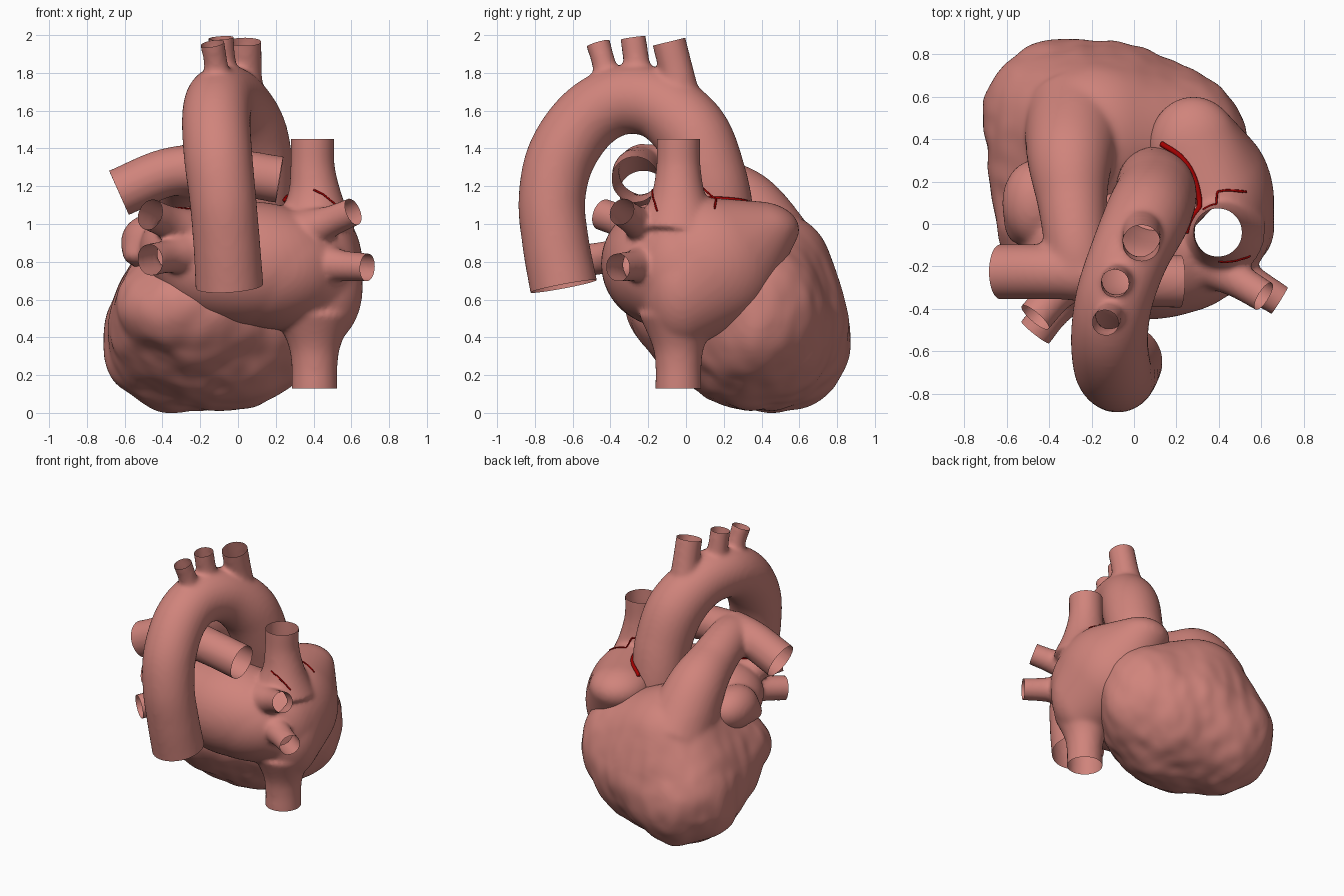
import bpy, bmesh, math
from mathutils import Vector, Matrix, noise

if "Cube" in bpy.data.objects:
    bpy.data.objects.remove(bpy.data.objects["Cube"])


def material(name, rgb):
    m = bpy.data.materials.new(name)
    m.diffuse_color = (*rgb, 1)
    m.use_nodes = True
    m.node_tree.nodes["Principled BSDF"].inputs["Base Color"].default_value = m.diffuse_color
    return m


FLESH = material("flesh pink", (0.63, 0.23, 0.20))
RED = material("artery red", (0.36, 0.0, 0.0))


def smooth_path(pts, steps=8):
    """Catmull-Rom through (x, y, z, radius) points."""
    p = [Vector(q) for q in pts]
    p = [2 * p[0] - p[1]] + p + [2 * p[-1] - p[-2]]
    out = []
    for i in range(1, len(p) - 2):
        a, b, c, d = p[i - 1:i + 3]
        for s in range(steps):
            t = s / steps
            out.append(0.5 * (2 * b + (c - a) * t + (2 * a - 5 * b + 4 * c - d) * t * t
                              + (3 * b - a - 3 * c + d) * t ** 3))
    return out + [p[-2]]


def add_tube(bm, pts, extend=0.0, sides=28):
    """Closed tube along a path; returns end point, direction and radius."""
    path = smooth_path(pts)
    end, rad = path[-1].to_3d(), path[-1][3]
    aim = (end - path[-2].to_3d()).normalized()
    if extend:
        path.append(Vector((*(end + aim * extend), rad)))
    side = None
    rings = []
    for i, q in enumerate(path):
        t = (path[min(i + 1, len(path) - 1)].to_3d() - path[max(i - 1, 0)].to_3d()).normalized()
        side = t.orthogonal() if side is None else side - t * side.dot(t)
        side.normalize()
        up = t.cross(side)
        rings.append([bm.verts.new(q.to_3d() + q[3] * (side * math.cos(a) + up * math.sin(a)))
                      for a in (math.tau * k / sides for k in range(sides))])
    for r, s in zip(rings, rings[1:]):
        for k in range(sides):
            n = (k + 1) % sides
            bm.faces.new((r[k], r[n], s[n], s[k]))
    bm.faces.new(rings[0][::-1])
    bm.faces.new(rings[-1])
    return end, aim, rad


def add_hull(bm, blobs):
    """Convex skin stretched over a group of ellipsoids."""
    tmp = bmesh.new()
    for c, r in blobs:
        bmesh.ops.create_uvsphere(tmp, u_segments=48, v_segments=32, radius=1,
                                  matrix=Matrix.Translation(c) @ Matrix.Diagonal((*r, 1)))
    cloud = [v.co.copy() for v in tmp.verts]
    tmp.clear()
    for co in cloud:
        tmp.verts.new(co)
    res = bmesh.ops.convex_hull(tmp, input=list(tmp.verts))
    bmesh.ops.delete(tmp, geom=[v for v in tmp.verts if not v.link_faces], context='VERTS')
    bmesh.ops.recalc_face_normals(tmp, faces=list(tmp.faces))
    me = bpy.data.meshes.new("hull")
    tmp.to_mesh(me)
    tmp.free()
    bm.from_mesh(me)
    bpy.data.meshes.remove(me)


def make_object(name, bm, mat):
    me = bpy.data.meshes.new(name)
    bm.to_mesh(me)
    bm.free()
    me.materials.append(mat)
    me.polygons.foreach_set("use_smooth", [True] * len(me.polygons))
    ob = bpy.data.objects.new(name, me)
    bpy.context.collection.objects.link(ob)
    return ob


def blend(name, groups, closed, opened, bump=0.0, smooth=7):
    """Fuse hulls and tubes into one skin, then cut the vessel ends open."""
    bm = bmesh.new()
    for g in groups:
        add_hull(bm, g)
    for t in closed:
        add_tube(bm, t)
    ends = [add_tube(bm, t, 0.05) for t in opened]
    ob = make_object(name, bm, FLESH)
    m = ob.modifiers.new("fuse", 'REMESH')
    m.mode, m.voxel_size = 'VOXEL', 0.016
    m = ob.modifiers.new("soften", 'SMOOTH')
    m.factor, m.iterations = 0.5, smooth
    bpy.context.view_layer.update()
    me = bpy.data.meshes.new_from_object(ob.evaluated_get(bpy.context.evaluated_depsgraph_get()))
    ob.modifiers.clear()
    bm = bmesh.new()
    bm.from_mesh(me)
    for end, aim, rad in ends:
        near = [f for f in bm.faces if (f.calc_center_median() - end).length < rad * 1.7]
        geom = set(near)
        for f in near:
            geom.update(f.edges)
            geom.update(f.verts)
        bmesh.ops.bisect_plane(bm, geom=list(geom), plane_co=end, plane_no=aim)
        gone = [v for v in bm.verts if (v.co - end).length < rad * 1.7
                and (v.co - end).dot(aim) > 1e-4]
        bmesh.ops.delete(bm, geom=gone, context='VERTS')
    if bump:
        # uneven muscle surface, fading toward the vessel root
        bm.normal_update()
        moves = []
        for v in bm.verts:
            w = max(0, min(1, (1.0 - v.co.z) / 0.4)) * bump
            p = Vector((v.co.x * 4.5, v.co.y * 4.5, v.co.z * 3))
            moves.append(v.normal * w * (noise.noise(p) + 0.4 * noise.noise(p * 2.2)))
        for v, d in zip(bm.verts, moves):
            v.co += d
    bm.to_mesh(me)
    bm.free()
    me.polygons.foreach_set("use_smooth", [True] * len(me.polygons))
    ob.data = me
    return ob


# Ventricles with the pulmonary trunk and its two branches
blend("ventricles_and_pulmonary_artery",
      [[((-0.10, 0.35, 0.49), (0.57, 0.49, 0.47)),
        ((-0.33, 0.46, 0.40), (0.39, 0.42, 0.395)),
        ((-0.26, 0.02, 0.55), (0.40, 0.34, 0.28)),
        ((-0.18, 0.41, 0.78), (0.36, 0.36, 0.30)),
        ((0.20, 0.38, 0.54), (0.34, 0.35, 0.38))]],
      [[(-0.27, 0.50, 0.78, 0.25), (-0.30, 0.31, 1.08, 0.205), (-0.29, 0.10, 1.20, 0.165),
        (-0.27, -0.10, 1.27, 0.15), (-0.25, -0.23, 1.28, 0.14)]],
      [[(-0.20, -0.23, 1.30, 0.13), (-0.40, -0.225, 1.265, 0.13), (-0.63, -0.225, 1.165, 0.13)],
       [(-0.30, -0.23, 1.29, 0.13), (0.0, -0.265, 1.27, 0.125), (0.22, -0.27, 1.235, 0.125)]],
      bump=0.022, smooth=14)

# Atria with the two great veins and four lung veins
CX, CY = 0.405, -0.04
atria = blend("atria_and_veins",
      [[((0.38, 0.10, 0.78), (0.28, 0.38, 0.36)),
        ((0.41, -0.02, 0.66), (0.25, 0.22, 0.32)),
        ((0.28, 0.37, 0.97), (0.21, 0.23, 0.15))],
       [((0.05, -0.12, 0.79), (0.50, 0.33, 0.33)),
        ((-0.27, -0.10, 0.87), (0.25, 0.26, 0.22))],
       [((0.15, -0.10, 0.77), (0.42, 0.33, 0.32)),
        ((0.40, 0.0, 0.75), (0.25, 0.28, 0.33))],
       [((-0.47, 0.10, 0.90), (0.15, 0.20, 0.15)),
        ((-0.53, 0.0, 0.84), (0.08, 0.10, 0.06))]],
      [],
      [[(CX, CY, 0.98, 0.22), (CX, CY, 1.15, 0.145), (CX - 0.01, CY, 1.30, 0.118),
        (CX - 0.01, CY, 1.45, 0.115)],
       [(CX, CY, 0.52, 0.21), (CX, CY, 0.36, 0.14), (CX, CY, 0.25, 0.122), (CX, CY, 0.13, 0.122)],
       [(0.33, -0.17, 0.95, 0.13), (0.48, -0.26, 1.01, 0.085), (0.61, -0.34, 1.065, 0.075)],
       [(0.38, -0.18, 0.80, 0.13), (0.54, -0.27, 0.78, 0.085), (0.685, -0.36, 0.77, 0.075)],
       [(-0.22, -0.20, 0.95, 0.13), (-0.36, -0.32, 1.005, 0.09), (-0.465, -0.44, 1.05, 0.085)],
       [(-0.20, -0.24, 0.85, 0.13), (-0.36, -0.38, 0.83, 0.09), (-0.465, -0.51, 0.81, 0.085)]])

# Aorta: rising part, arch, descending part and three branches
blend("aorta", [], [],
      [[(0.10, 0.20, 0.86, 0.17), (0.10, 0.175, 1.05, 0.185), (0.10, 0.125, 1.25, 0.195),
        (0.06, 0.03, 1.48, 0.20), (-0.02, -0.14, 1.63, 0.187), (-0.09, -0.34, 1.655, 0.183),
        (-0.115, -0.52, 1.56, 0.182), (-0.105, -0.66, 1.36, 0.182), (-0.08, -0.71, 1.13, 0.177),
        (-0.06, -0.69, 0.90, 0.177), (-0.045, -0.648, 0.67, 0.18)],
       [(0.03, -0.03, 1.66, 0.11), (0.035, -0.05, 1.80, 0.092), (0.035, -0.09, 1.965, 0.09)],
       [(-0.06, -0.25, 1.70, 0.10), (-0.08, -0.26, 1.84, 0.072), (-0.09, -0.28, 1.985, 0.068)],
       [(-0.11, -0.41, 1.70, 0.10), (-0.115, -0.43, 1.83, 0.065), (-0.135, -0.465, 1.955, 0.065)]])

# Small red arteries lying on the atria
lines = [
    (0.013, [(0.10, 0.38, 1.12), (0.21, 0.32, 1.13), (0.28, 0.22, 1.14), (0.30, 0.08, 1.15), (0.24, -0.04, 1.13)]),
    (0.005, [(0.30, 0.10, 1.2), (0.36, 0.14, 1.2), (0.44, 0.165, 1.18), (0.53, 0.155, 1.12)]),
    (0.005, [(0.44, 0.165, 1.18), (0.48, 0.16, 1.13), (0.52, 0.15, 1.07)]),
    (0.005, [(0.40, -0.17, 1.18), (0.46, -0.16, 1.14), (0.53, -0.14, 1.06)]),
    (0.005, [(-0.22, -0.15, 1.10), (-0.28, -0.24, 1.08), (-0.33, -0.28, 1.05)])]
for i, (r, pts) in enumerate(lines):
    snapped = []
    for q in smooth_path([(*p, r) for p in pts], 4):
        hit, loc, nor, _ = atria.closest_point_on_mesh(q.to_3d())
        snapped.append((*(loc + nor * r * 0.4), r))
    bm = bmesh.new()
    add_tube(bm, snapped, sides=8)
    make_object("small_artery_%d" % (i + 1), bm, RED)
